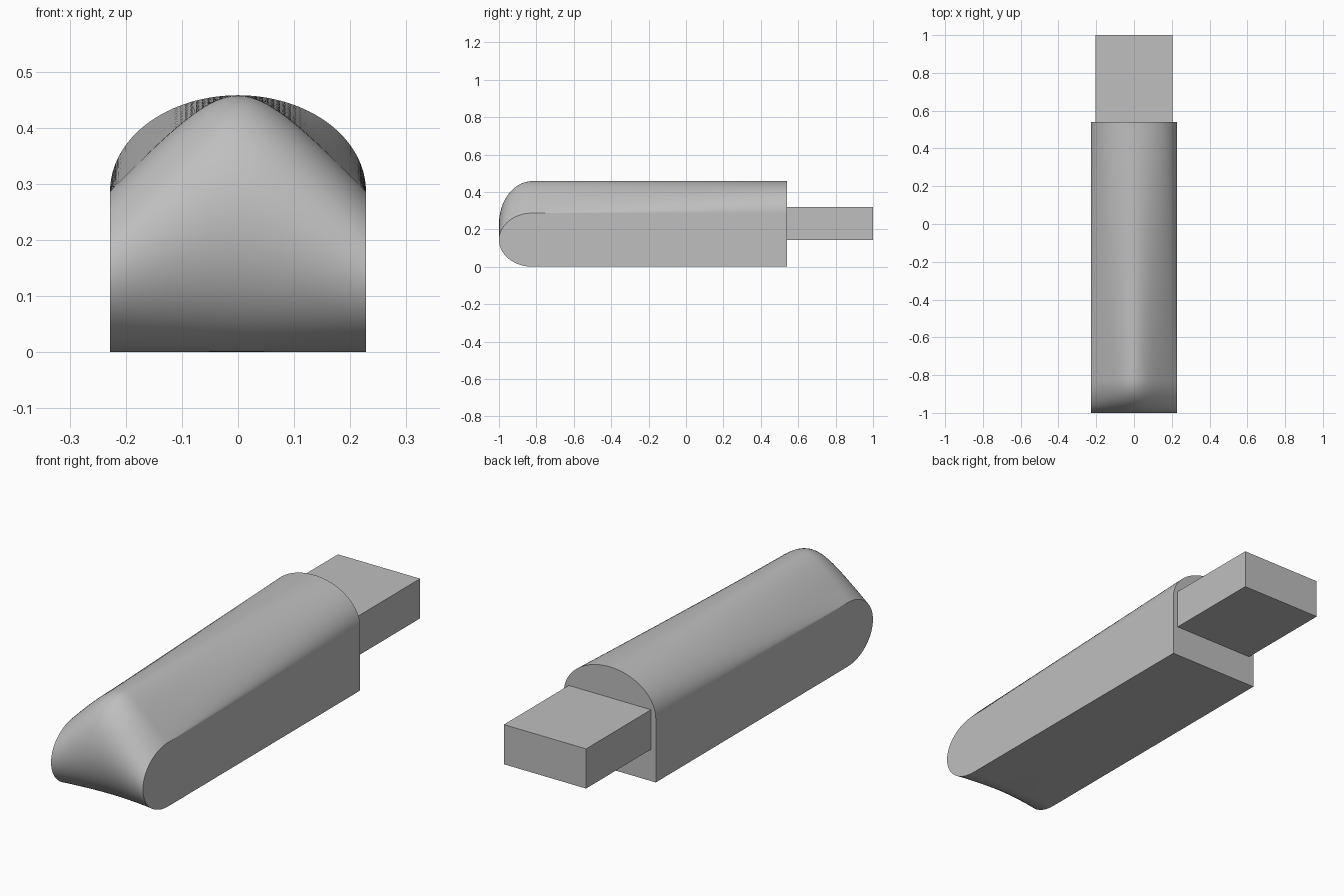
import bpy, bmesh
from math import sin, cos, pi, sqrt

cube = bpy.data.objects.get("Cube")
if cube:
    bpy.data.objects.remove(cube, do_unlink=True)

HALF_W, SIDE_H, TOP_H = 0.228, 0.287, 0.458
FRONT, BACK, NOSE = -1.0, 0.54, 0.18
COLUMNS, NOSE_STEPS, TOP_STEPS = 64, 32, 24

grey = bpy.data.materials.new("plain grey")
grey.use_nodes = True
colour = (0.52, 0.52, 0.52, 1)
grey.diffuse_color = colour
grey.node_tree.nodes["Principled BSDF"].inputs["Base Color"].default_value = colour


def add_object(name, bm):
    bmesh.ops.recalc_face_normals(bm, faces=bm.faces)
    mesh = bpy.data.meshes.new(name)
    bm.to_mesh(mesh)
    bm.free()
    mesh.materials.append(grey)
    obj = bpy.data.objects.new(name, mesh)
    bpy.context.collection.objects.link(obj)
    return obj


def ridge_height(x):
    """Rounded tent section at the nose."""
    drop = TOP_H - SIDE_H
    slope = 1.1 * HALF_W
    k = (slope ** 2 - drop ** 2) / (2 * drop)
    return TOP_H + k - sqrt(k * k + (1.1 * x) ** 2)


def arch_height(x):
    """Elliptical arch section at the back."""
    return SIDE_H + (TOP_H - SIDE_H) * sqrt(max(0, 1 - (x / HALF_W) ** 2))


def body_profile(x):
    """Lengthwise slice: flat bottom, elliptical nose, ruled top."""
    h = ridge_height(x)
    pts = [(BACK, 0)]
    for j in range(NOSE_STEPS + 1):
        a = -pi / 2 + pi * j / NOSE_STEPS
        pts.append((FRONT + NOSE * (1 - cos(a)), h / 2 * (1 + sin(a))))
    for j in range(1, TOP_STEPS + 1):
        t = j / TOP_STEPS
        y = FRONT + NOSE + (BACK - FRONT - NOSE) * t
        pts.append((y, h + (arch_height(x) - h) * t))
    return pts


# Body: slices across the width, skinned and capped
bm = bmesh.new()
slices = []
for i in range(COLUMNS + 1):
    x = HALF_W * sin(-pi / 2 + pi * i / COLUMNS)
    slices.append([bm.verts.new((x, y, z)) for y, z in body_profile(x)])
for a, b in zip(slices, slices[1:]):
    for j in range(len(a) - 1):
        bm.faces.new((a[j], a[j + 1], b[j + 1], b[j])).smooth = True
bm.faces.new(slices[0])
bm.faces.new(slices[-1])
bm.faces.new([s[0] for s in slices] + [s[-1] for s in reversed(slices)])
add_object("body", bm)

# Plug: plain block standing out of the back
bm = bmesh.new()
bmesh.ops.create_cube(bm, size=1)
bmesh.ops.scale(bm, vec=(0.408, 0.48, 0.178), verts=bm.verts)
bmesh.ops.translate(bm, vec=(0, 0.76, 0.231), verts=bm.verts)
add_object("plug", bm)
